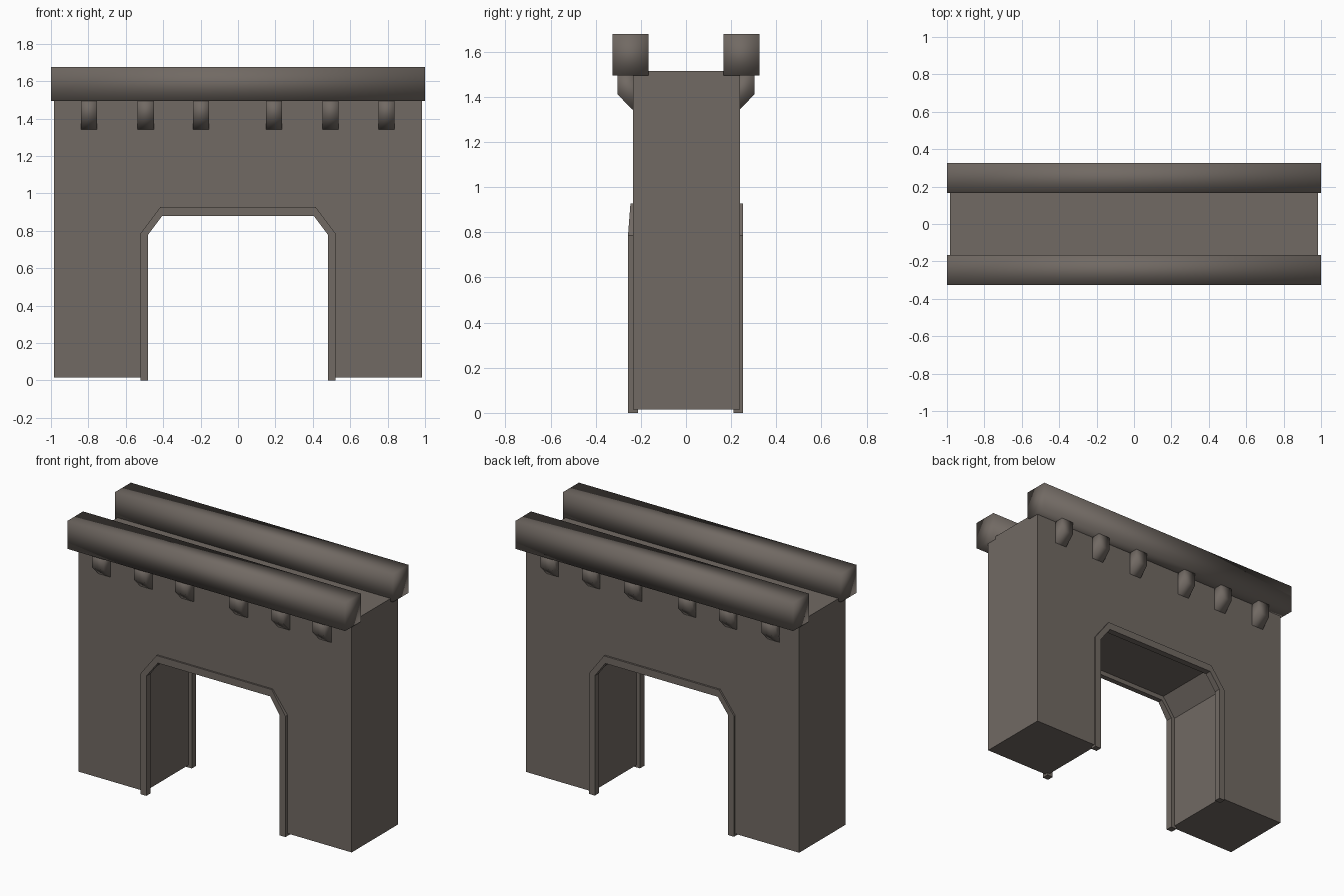
import bpy, bmesh

if "Cube" in bpy.data.objects:
    bpy.data.objects.remove(bpy.data.objects["Cube"])

stone = bpy.data.materials.new("warm_grey_stone")
stone.diffuse_color = (0.165, 0.142, 0.125, 1)
stone.use_nodes = True
stone.node_tree.nodes["Principled BSDF"].inputs["Base Color"].default_value = stone.diffuse_color


def extrude(name, pts, axis, a, b, smooth=False):
    """Extrude a 2D profile along 'x' (pts = y,z) or 'y' (pts = x,z)."""
    bm = bmesh.new()

    def put(p, t):
        return bm.verts.new((t, p[0], p[1]) if axis == 'x' else (p[0], t, p[1]))
    lo = [put(p, a) for p in pts]
    hi = [put(p, b) for p in pts]
    n = len(pts)
    bm.faces.new(lo)
    bm.faces.new(hi[::-1])
    for i in range(n):
        j = (i + 1) % n
        bm.faces.new((lo[j], lo[i], hi[i], hi[j]))
    bmesh.ops.recalc_face_normals(bm, faces=bm.faces)
    for f in bm.faces:
        f.smooth = smooth
    me = bpy.data.meshes.new(name)
    bm.to_mesh(me)
    bm.free()
    me.materials.append(stone)
    ob = bpy.data.objects.new(name, me)
    bpy.context.collection.objects.link(ob)
    return ob


def arch(w, shoulder, tw, top, base):
    """Opening outline with clipped corners, left foot to right foot."""
    return [(-w, base), (-w, shoulder), (-tw, top),
            (tw, top), (w, shoulder), (w, base)]


# Wall with gateway opening
opening = arch(0.505, 0.785, 0.415, 0.91, 0.015)
extrude("gate_wall",
        [(-0.983, 1.515), (-0.983, 0.015)] + opening + [(0.983, 0.015), (0.983, 1.515)],
        'y', -0.235, 0.24)

# Raised trim around the opening, front and back
outer = arch(0.522, 0.785, 0.415, 0.927, 0)
inner = arch(0.48, 0.78, 0.405, 0.88, 0)
front = extrude("front_arch_trim", outer + inner[::-1], 'y', -0.257, -0.212)
extrude("back_arch_trim", outer + inner[::-1], 'y', 0.21, 0.252)
for v in front.data.vertices:  # front lintel leans slightly inward
    if v.co.z > 0.85 and v.co.y < -0.25:
        v.co.y = -0.246

# Parapet beams and the corbels carrying them
for side, s in (("front", -1), ("back", 1)):
    extrude(side + "_parapet",
            [(s * 0.165, 1.495), (s * 0.326, 1.495), (s * 0.326, 1.677), (s * 0.165, 1.677)],
            'x', -1, 1, True)
    for x in (-0.797, -0.493, -0.197, 0.192, 0.495, 0.793):
        extrude(side + "_corbel",
                [(s * 0.22, 1.5), (s * 0.303, 1.5), (s * 0.303, 1.41),
                 (s * 0.237, 1.343), (s * 0.22, 1.343)],
                'x', x - 0.043, x + 0.043, True)
